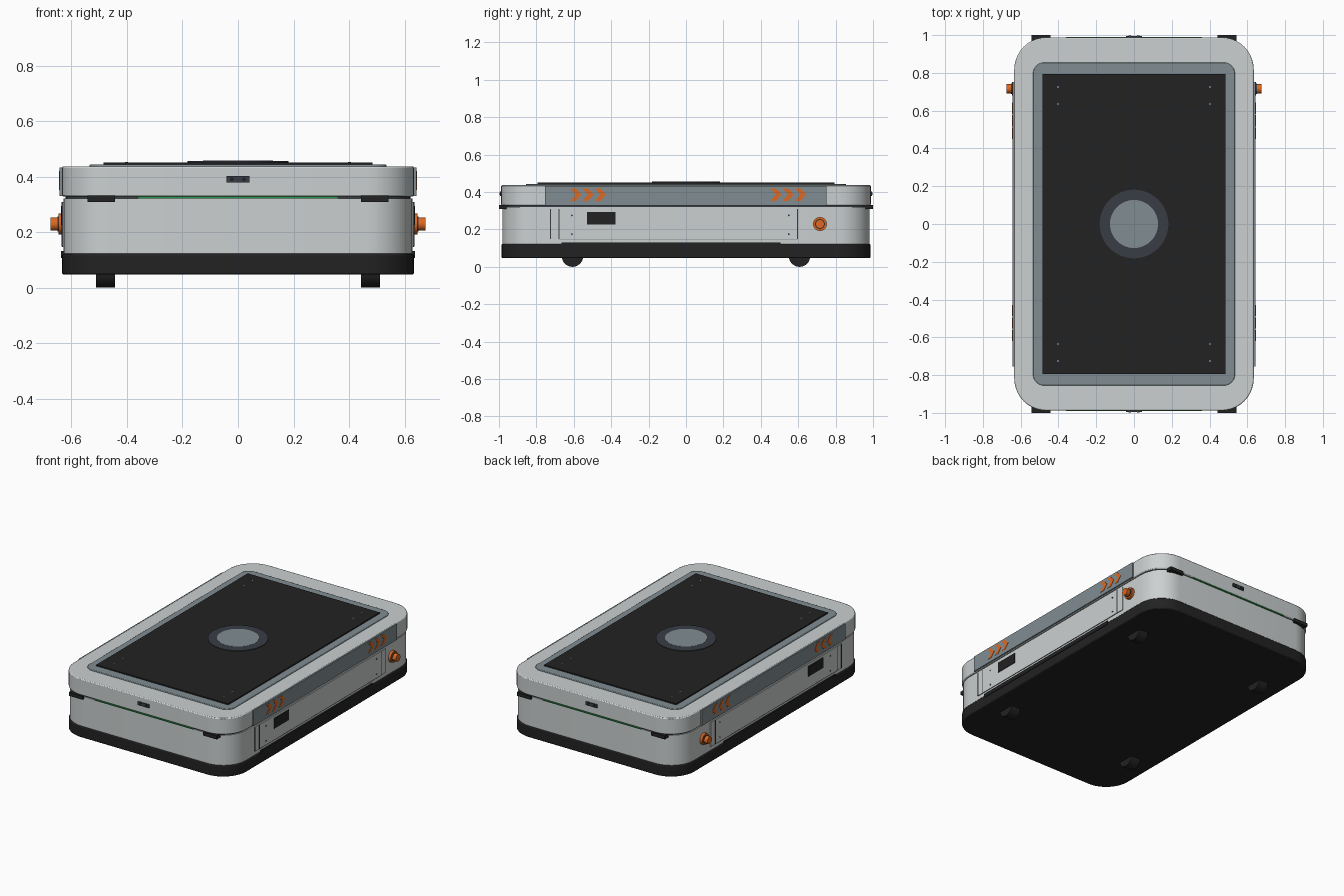
import bpy, bmesh, math
from mathutils import Matrix, Vector

if "Cube" in bpy.data.objects:
    bpy.data.objects.remove(bpy.data.objects["Cube"])


def material(name, r, g, b):
    m = bpy.data.materials.new(name)
    m.diffuse_color = (r, g, b, 1)
    m.use_nodes = True
    m.node_tree.nodes["Principled BSDF"].inputs["Base Color"].default_value = m.diffuse_color
    return m


SHELL = material("light grey shell", 0.60, 0.63, 0.63)
SLATE = material("slate grey", 0.22, 0.27, 0.29)
BLACK = material("black", 0.016, 0.016, 0.016)
CHARCOAL = material("dark blue grey", 0.04, 0.048, 0.06)
ORANGE = material("orange", 0.72, 0.14, 0.016)
GREEN = material("green light", 0.02, 0.32, 0.07)


def finish(name, bm, mat, smooth=False):
    bmesh.ops.recalc_face_normals(bm, faces=bm.faces)
    me = bpy.data.meshes.new(name)
    bm.to_mesh(me)
    bm.free()
    me.materials.append(mat)
    ob = bpy.data.objects.new(name, me)
    bpy.context.collection.objects.link(ob)
    if smooth:
        bpy.ops.object.select_all(action='DESELECT')
        ob.select_set(True)
        bpy.context.view_layer.objects.active = ob
        bpy.ops.object.shade_smooth_by_angle(angle=math.radians(35))
    return ob


def extrude(name, points, direction, mat, smooth=False, bevel=0):
    """Prism from a closed outline of 3D points."""
    bm = bmesh.new()
    face = bm.faces.new([bm.verts.new(p) for p in points])
    geo = bmesh.ops.extrude_face_region(bm, geom=[face])["geom"]
    bmesh.ops.translate(bm, vec=Vector(direction),
                        verts=[v for v in geo if isinstance(v, bmesh.types.BMVert)])
    ob = finish(name, bm, mat, smooth)
    if bevel:
        mod = ob.modifiers.new("edge", 'BEVEL')
        mod.width, mod.segments = bevel, 2
        mod.limit_method, mod.angle_limit = 'ANGLE', math.radians(50)
    return ob


def slab(name, hx, hy, radius, z0, z1, mat, bevel=0, seg=10):
    """Horizontal slab with rounded corners."""
    pts = []
    for i, (sx, sy) in enumerate([(1, 1), (-1, 1), (-1, -1), (1, -1)]):
        for k in range(seg + 1):
            a = math.pi / 2 * (i + k / seg)
            pts.append((sx * (hx - radius) + radius * math.cos(a),
                        sy * (hy - radius) + radius * math.sin(a), z0))
    return extrude(name, pts, (0, 0, z1 - z0), mat, True, bevel)


def box(name, x, y, z, mat):
    """Box from (low, high) ranges."""
    bm = bmesh.new()
    bmesh.ops.create_cube(bm, size=1)
    for v in bm.verts:
        v.co = [(r[0] + r[1]) / 2 + c * (r[1] - r[0]) for c, r in zip(v.co, (x, y, z))]
    return finish(name, bm, mat)


def cylinder(name, centre, radius, depth, axis, mat, seg=32):
    bm = bmesh.new()
    rot = Matrix.Rotation(math.pi / 2, 4, 'Y') if axis == 'X' else Matrix.Identity(4)
    bmesh.ops.create_cone(bm, cap_ends=True, segments=seg, radius1=radius, radius2=radius,
                          depth=depth, matrix=Matrix.Translation(centre) @ rot)
    return finish(name, bm, mat, True)


def side_box(name, s, x0, x1, y, z, mat):
    return box(name, sorted((s * x0, s * x1)), y, z, mat)


# Main shells
slab("lower_skirt", 0.634, 0.986, 0.17, 0.047, 0.122, BLACK, 0.006)
slab("lower_body", 0.629, 0.982, 0.168, 0.122, 0.321, SHELL)
slab("shadow_gap", 0.622, 0.975, 0.162, 0.32, 0.33, CHARCOAL)
slab("upper_body", 0.634, 0.988, 0.17, 0.328, 0.437, SHELL, 0.006)

# Deck on top
slab("deck_frame", 0.535, 0.855, 0.06, 0.43, 0.443, SLATE, 0.003)
box("deck_plate", (-0.485, 0.485), (-0.795, 0.795), (0.44, 0.451), BLACK)
cylinder("turntable_ring", (0, 0, 0.452), 0.182, 0.008, 'Z', CHARCOAL, 48)
cylinder("turntable_disc", (0, 0, 0.4535), 0.127, 0.007, 'Z', SLATE, 48)
for sx in (-1, 1):
    for y in (-0.725, -0.635, 0.635, 0.725):
        cylinder("deck_screw", (sx * 0.402, y, 0.4505), 0.005, 0.003, 'Z', SLATE, 12)

# Wheels
for sx in (-1, 1):
    for sy in (-1, 1):
        cylinder("wheel", (sx * 0.478, sy * 0.607, 0.057), 0.057, 0.068, 'X', BLACK)

# Both long sides
for s in (-1, 1):
    side_box("side_band", s, 0.60, 0.643, (-0.755, 0.751), (0.329, 0.432), SLATE)
    side_box("access_panel", s, 0.60, 0.634, (-0.725, 0.645), (0.148, 0.308), SHELL)
    for y in (-0.725, -0.68, 0.596):
        side_box("panel_seam", s, 0.63, 0.6355, (y - 0.003, y + 0.003), (0.148, 0.308), CHARCOAL)
    side_box("panel_bottom_seam", s, 0.63, 0.635, (-0.68, 0.596), (0.147, 0.149), SLATE)
    for y in (-0.61, 0.55):
        for z in (0.175, 0.275):
            cylinder("panel_screw", (s * 0.634, y, z), 0.005, 0.004, 'X', CHARCOAL, 12)
    side_box("side_vent", s, 0.63, 0.638, (-0.53, -0.377), (0.225, 0.293), BLACK)
    side_box("skirt_rail", s, 0.60, 0.638, (-0.665, 0.505), (0.106, 0.131), BLACK)
    # Push button
    cylinder("button_collar", (s * 0.637, 0.716, 0.229), 0.037, 0.018, 'X', ORANGE)
    cylinder("button_neck", (s * 0.648, 0.716, 0.229), 0.027, 0.006, 'X', CHARCOAL)
    cylinder("button_head", (s * 0.662, 0.716, 0.229), 0.024, 0.026, 'X', ORANGE)
    # Direction chevrons pointing to the back
    for start in (-0.62, 0.45):
        for k in range(3):
            y, w, d = start + 0.066 * k, 0.03, 0.03
            outline = [(y, 0.352), (y + w, 0.352), (y + w + d, 0.386), (y + w, 0.42),
                       (y, 0.42), (y + d, 0.386)]
            extrude("chevron", [(s * 0.642, a, b) for a, b in outline],
                    (s * 0.003, 0, 0), ORANGE)

# Both short ends
for s in (-1, 1):
    def end(y0, y1):
        return sorted((s * y0, s * y1))
    box("light_strip", (-0.36, 0.36), end(0.96, 0.989), (0.321, 0.328), GREEN)
    for sx in (-1, 1):
        box("corner_sensor", sorted((sx * 0.443, sx * 0.543)), end(0.94, 1.0),
            (0.308, 0.331), BLACK)
        cyl = bmesh.new()
        bmesh.ops.create_cone(cyl, cap_ends=True, segments=16, radius1=0.007, radius2=0.007,
                              depth=0.006, matrix=Matrix.Translation((sx * 0.022, s * 0.995, 0.39))
                              @ Matrix.Rotation(math.pi / 2, 4, 'X'))
        finish("camera_lens", cyl, BLACK, True)
    box("camera_housing", (-0.042, 0.042), end(0.97, 0.995), (0.379, 0.402), CHARCOAL)
